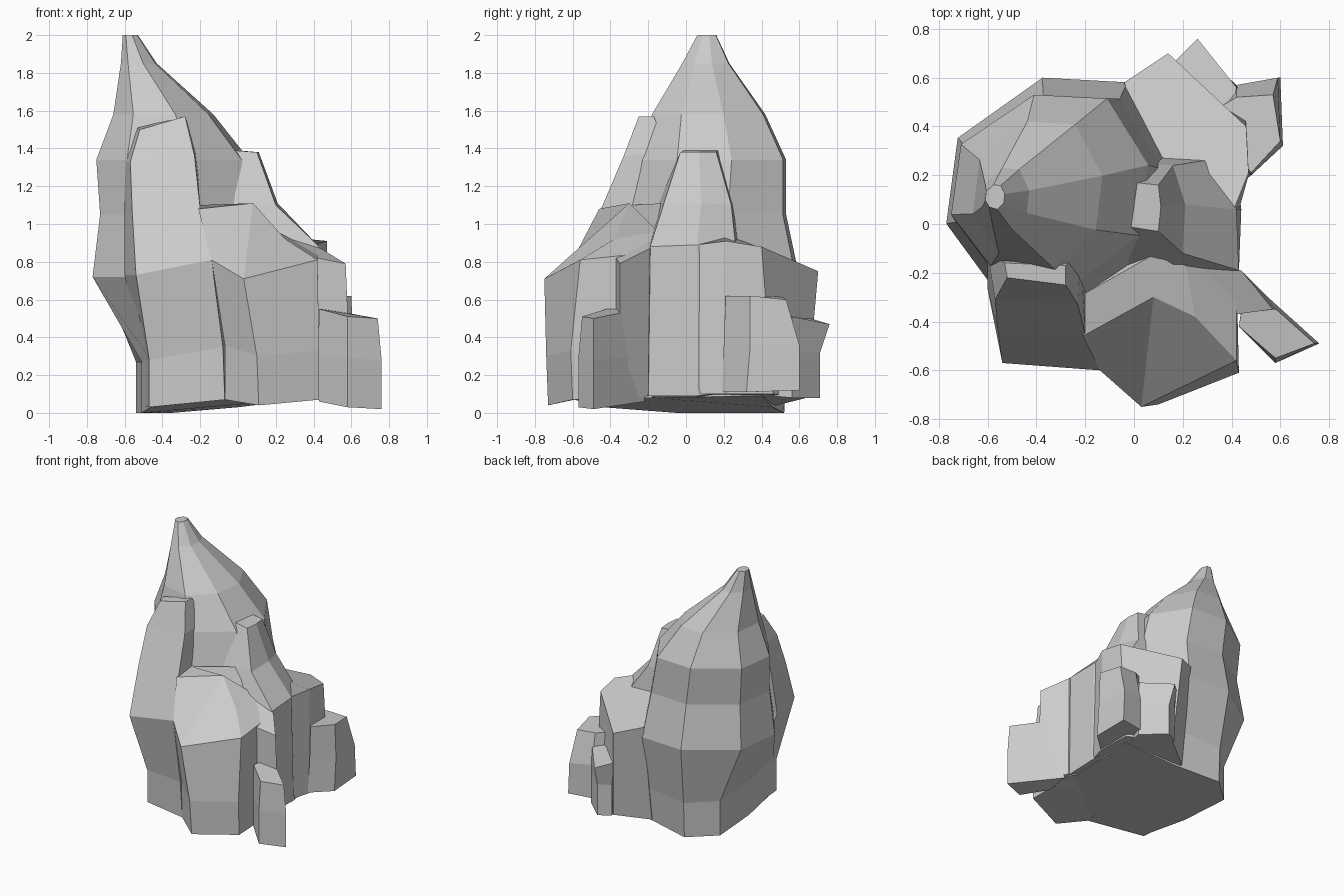
import bpy, bmesh


def loft(name, *rings):
    """Skin matching rings of 3D points into a closed, flat-faced rock."""
    bm = bmesh.new()
    loops = [[bm.verts.new(p) for p in ring] for ring in rings]
    n = len(loops[0])
    for a, b in zip(loops, loops[1:]):
        for i in range(n):
            j = (i + 1) % n
            bm.faces.new((a[i], a[j], b[j], b[i]))
    bm.faces.new(loops[0][::-1])
    bm.faces.new(loops[-1])
    bmesh.ops.recalc_face_normals(bm, faces=bm.faces)
    me = bpy.data.meshes.new(name)
    bm.to_mesh(me)
    bm.free()
    ob = bpy.data.objects.new(name, me)
    bpy.context.collection.objects.link(ob)
    return ob


# Main spire: irregular foot, then one eight-sided outline fitted to a box per height
foot = [(-.51, -.05, 0), (-.54, .35, 0), (-.35, .52, 0), (0, .46, .03),
        (.41, .40, .09), (.40, -.18, .08), (-.08, -.55, .07), (-.46, -.44, .03)]
neck = [(-.51, -.05, .27), (-.54, .35, .27), (-.35, .53, .27), (0, .50, .30),
        (.38, .38, .30), (.38, -.16, .30), (-.10, -.50, .30), (-.46, -.42, .28)]
outline = [(0, .37), (.05, .74), (.42, 1), (.79, .98),
           (1, .63), (.95, .26), (.62, 0), (.20, .10)]
levels = [(0.72, -.77, .17, -.35, .60), (1.05, -.73, .12, -.30, .53),
          (1.34, -.75, .06, -.25, .53), (1.58, -.66, -.13, -.18, .42),
          (1.85, -.62, -.43, -.02, .23), (2.00, -.61, -.53, .06, .16)]
loft("main_spire", foot, neck, *[[(x0 + (x1 - x0) * u, y0 + (y1 - y0) * v, z)
     for u, v in outline] for z, x0, x1, y0, y1 in levels])

# Tall slab leaning on the front left
loft("front_left_slab",
     [(-.47, -.45, .03), (-.07, -.59, .07), (0, -.05, .05), (-.50, -.10, .03)],
     [(-.47, -.45, .28), (-.08, -.60, .35), (0, -.05, .30), (-.50, -.10, .28)],
     [(-.54, -.57, .73), (-.14, -.60, .81), (-.10, 0, .80), (-.60, -.27, .73)],
     [(-.56, -.43, 1.07), (-.20, -.45, 1.08), (-.20, -.05, 1.09), (-.60, -.20, 1.06)],
     [(-.57, -.31, 1.33), (-.23, -.33, 1.36), (-.22, -.10, 1.38), (-.60, -.12, 1.33)],
     [(-.52, -.22, 1.50), (-.28, -.25, 1.57), (-.28, -.17, 1.57), (-.53, -.16, 1.51)])

# Broad buttress at the front
loft("front_buttress",
     [(-.07, -.59, .07), (.11, -.73, .04), (.43, -.60, .07), (.42, -.18, .08), (.2, 0, .09), (-.07, 0, .06)],
     [(-.07, -.60, .36), (.10, -.74, .30), (.43, -.61, .33), (.42, -.18, .33), (.2, 0, .33), (-.07, 0, .36)],
     [(-.14, -.60, .81), (.03, -.75, .71), (.42, -.56, .81), (.42, -.18, .85), (.2, 0, .85), (-.10, 0, .81)],
     [(-.21, -.46, 1.08), (.08, -.30, 1.11), (.25, -.38, .92), (.21, -.15, .96), (.09, -.12, 1.11), (-.21, -.29, 1.10)])

# Tapering buttress on the right
loft("right_buttress",
     [(.43, -.20, .09), (.44, .06, .09), (.42, .22, .11), (0, .25, .05), (0, -.20, .05)],
     [(.43, -.19, .88), (.42, .06, .89), (.29, .26, .91), (0, .28, .90), (0, -.20, .90)],
     [(.20, -.12, 1.10), (.21, .08, 1.11), (.16, .24, 1.10), (-.05, .26, 1.10), (-.05, -.15, 1.10)],
     [(.10, -.03, 1.38), (.11, .07, 1.38), (.10, .16, 1.38), (0, .17, 1.39), (-.03, -.01, 1.39)])

# Angular shoulder between the front and right buttresses
loft("right_shoulder",
     [(.42, -.37, .07), (.60, -.35, .06), (.44, -.20, .09), (.20, -.20, .09)],
     [(.42, -.37, .82), (.57, -.35, .79), (.44, -.19, .87), (.20, -.16, .95)])

# Thin low slab pointing out to the front right
loft("low_right_slab",
     [(.43, -.42, .06), (.58, -.57, .03), (.76, -.49, .02), (.46, -.22, .06)],
     [(.43, -.42, .30), (.58, -.57, .29), (.76, -.49, .28), (.46, -.22, .30)],
     [(.43, -.42, .55), (.58, -.55, .51), (.74, -.49, .50), (.46, -.24, .55)])

# Wide block at the back right
loft("back_right_block",
     [(-.04, .48, .04), (.18, .64, .08), (.46, .46, .10), (.47, .20, .10), (.42, .02, .10), (.1, .15, .06)],
     [(-.04, .58, .80), (.14, .70, .75), (.46, .40, .88), (.47, .21, .91), (.41, .06, .89), (.08, .20, .95)])

# Two low outcrops beside the back block
loft("low_back_right_rock",
     [(.42, .57, .12), (.60, .60, .12), (.61, .32, .11), (.47, .19, .11), (.38, .35, .11), (.35, .50, .10)],
     [(.42, .57, .38), (.59, .60, .36), (.61, .34, .36), (.48, .20, .36), (.38, .35, .36), (.34, .48, .36)],
     [(.42, .52, .61), (.57, .53, .60), (.60, .34, .62), (.48, .21, .62), (.38, .35, .62), (.32, .46, .62)])
loft("low_back_rock",
     [(.18, .66, .08), (.27, .71, .08), (.43, .56, .08), (.40, .45, .09), (.22, .55, .08)],
     [(.18, .66, .32), (.27, .71, .32), (.43, .56, .32), (.40, .45, .32), (.22, .55, .32)],
     [(.16, .66, .50), (.26, .76, .47), (.42, .56, .51), (.40, .44, .52), (.20, .52, .52)])
